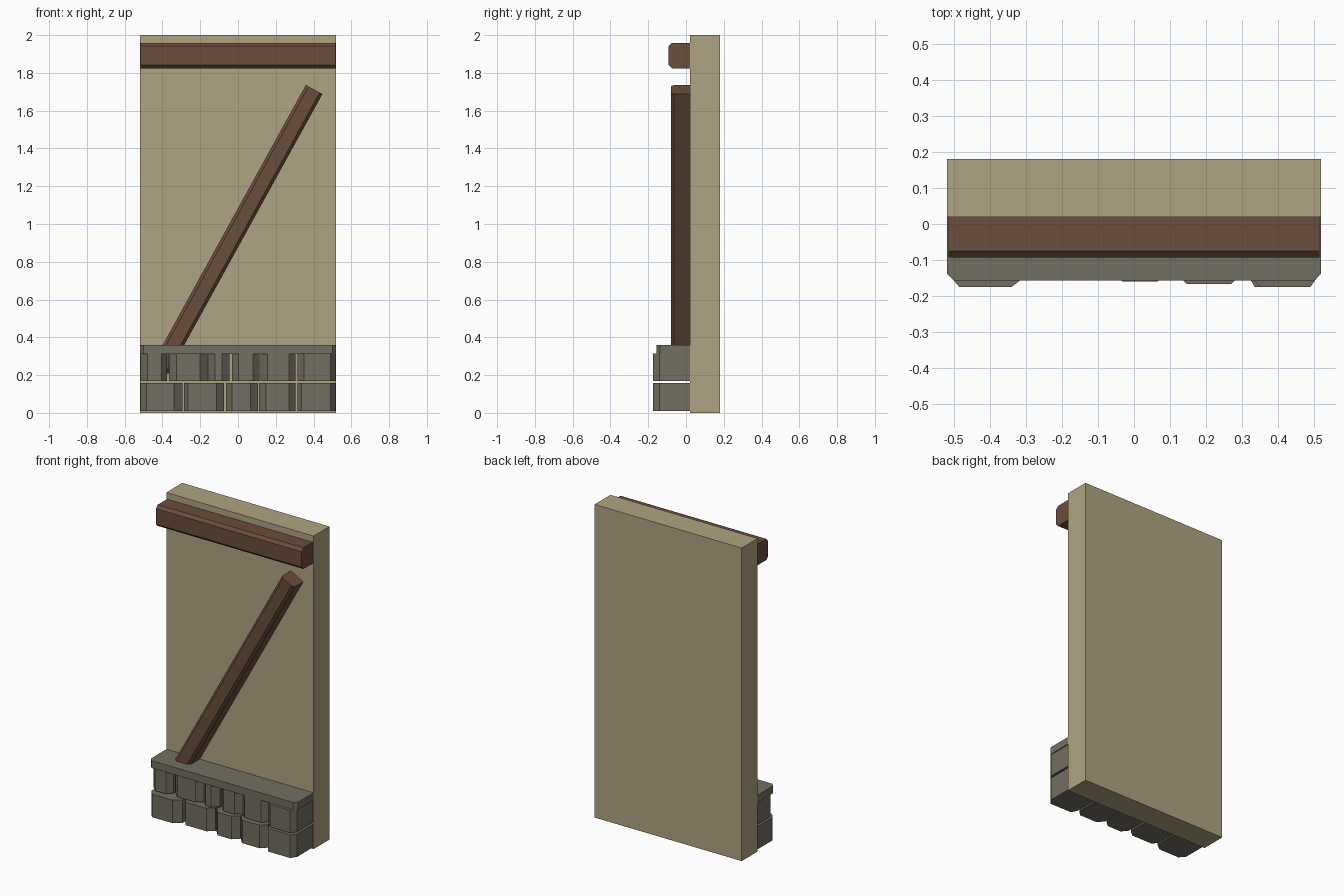
import bpy, bmesh
from math import atan2
from mathutils import Matrix, Vector

if "Cube" in bpy.data.objects:
    bpy.data.objects.remove(bpy.data.objects["Cube"], do_unlink=True)


def material(name, rgb):
    m = bpy.data.materials.new(name)
    m.use_nodes = True
    m.diffuse_color = (*rgb, 1)
    m.node_tree.nodes["Principled BSDF"].inputs["Base Color"].default_value = (*rgb, 1)
    return m


PLASTER = material("plaster", (0.434, 0.371, 0.223))
WOOD = material("brown wood", (0.147, 0.074, 0.045))
STONE = material("grey stone", (0.171, 0.156, 0.122))
FACE = 0.02  # y of the wall's front surface


def prism(name, mat, x0, x1, front, back, z0, z1, left=(0, 0), right=(0, 0)):
    """Upright block; its two front edges are cut by (width, depth)."""
    plan = [(x0, back), (x0, front + left[1]), (x0 + left[0], front),
            (x1 - right[0], front), (x1, front + right[1]), (x1, back)]
    plan = list(dict.fromkeys(plan))
    bm = bmesh.new()
    base = bm.faces.new([bm.verts.new((x, y, z0)) for x, y in plan])
    top = bmesh.ops.extrude_face_region(bm, geom=[base])["geom"]
    bmesh.ops.translate(bm, vec=(0, 0, z1 - z0),
                        verts=[v for v in top if isinstance(v, bmesh.types.BMVert)])
    bmesh.ops.recalc_face_normals(bm, faces=bm.faces)
    mesh = bpy.data.meshes.new(name)
    bm.to_mesh(mesh)
    bm.free()
    mesh.materials.append(mat)
    obj = bpy.data.objects.new(name, mesh)
    bpy.context.collection.objects.link(obj)
    return obj


def beam(name, start, end, width, front, cut):
    """Timber lying on the wall between two (x, z) points."""
    a, b = (Vector((x, 0, z)) for x, z in (start, end))
    d = b - a
    obj = prism(name, WOOD, -width / 2, width / 2, front, FACE, 0, d.length,
                (cut, cut), (cut, cut))
    obj.data.transform(Matrix.Translation(a) @ Matrix.Rotation(atan2(d.x, d.z), 4, "Y"))
    return obj


# Wall panel and timbers
prism("wall_panel", PLASTER, -0.52, 0.52, FACE, 0.18, 0, 2)
beam("top_beam", (-0.515, 1.892), (0.515, 1.892), 0.135, -0.093, 0.018)
beam("diagonal_brace", (-0.413, 0.23), (0.403, 1.712), 0.1, -0.08, 0.016)

# Stone ledge over the footing
prism("stone_ledge", STONE, -0.52, 0.52, -0.157, FACE, 0.313, 0.36,
      (0.02, 0.02), (0.02, 0.02))

# Footing stones: left edge, right edge, front, left cut, right cut
lower = [(-0.515, -0.295, -0.175, 0.03, 0.045), (-0.285, -0.075, -0.153, 0.02, 0.04),
         (-0.063, 0.105, -0.16, 0.03, 0.04), (0.112, 0.305, -0.167, 0.035, 0.035),
         (0.315, 0.515, -0.175, 0.02, 0.025)]
upper = [(-0.515, -0.375, -0.15, 0.035, 0.03), (-0.365, -0.16, -0.145, 0.04, 0.04),
         (-0.158, -0.045, -0.15, 0.035, 0.04), (-0.033, 0.115, -0.15, 0.035, 0.035),
         (0.12, 0.305, -0.155, 0.035, 0.035), (0.315, 0.515, -0.175, 0.035, 0.025)]
for row, stones, z0, z1 in (("lower", lower, 0.01, 0.157), ("upper", upper, 0.17, 0.315)):
    for i, (x0, x1, front, cl, cr) in enumerate(stones, 1):
        prism(f"{row}_stone_{i}", STONE, x0, x1, front, FACE, z0, z1,
              (cl, 0.035), (cr, 0.035))
